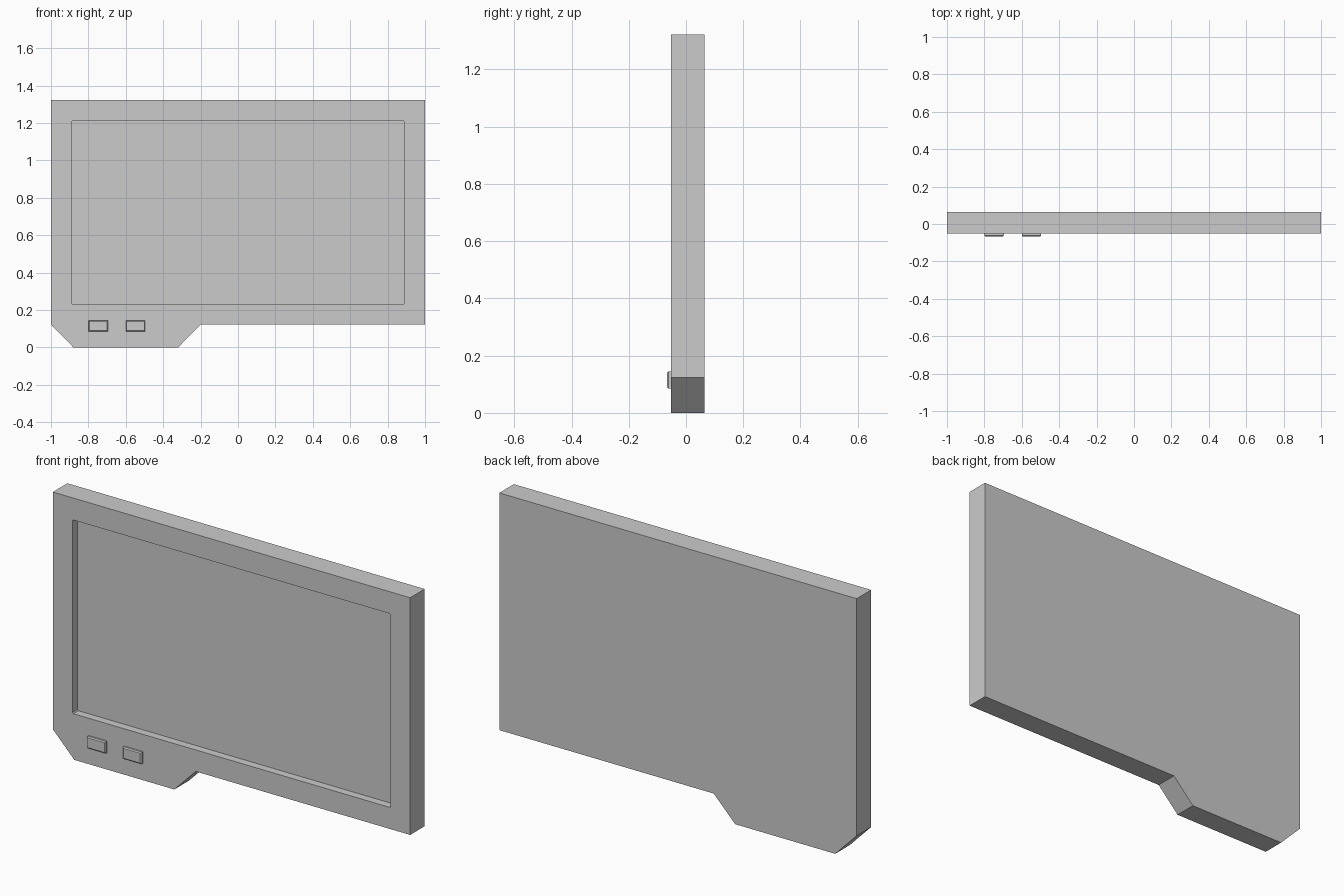
import bpy
import bmesh

default = bpy.data.objects.get("Cube")
if default:
    bpy.data.objects.remove(default, do_unlink=True)

FRONT, BACK = -0.052, 0.064
RECESS = 0.04

grey = bpy.data.materials.new("light_grey")
grey.use_nodes = True
colour = (0.6, 0.6, 0.6, 1)
grey.diffuse_color = colour
grey.node_tree.nodes["Principled BSDF"].inputs["Base Color"].default_value = colour


def prism(name, outline, y0, y1):
    """Extrude an x-z outline from y0 to y1."""
    bm = bmesh.new()
    face = bm.faces.new([bm.verts.new((x, y0, z)) for x, z in outline])
    extruded = bmesh.ops.extrude_face_region(bm, geom=[face])["geom"]
    for v in extruded:
        if isinstance(v, bmesh.types.BMVert):
            v.co.y = y1
    bmesh.ops.recalc_face_normals(bm, faces=bm.faces)
    mesh = bpy.data.meshes.new(name)
    bm.to_mesh(mesh)
    bm.free()
    mesh.materials.append(grey)
    obj = bpy.data.objects.new(name, mesh)
    bpy.context.collection.objects.link(obj)
    return obj


def rectangle(x0, x1, z0, z1):
    return [(x0, z0), (x1, z0), (x1, z1), (x0, z1)]


def bevel_edges(obj, width, rule):
    """Chamfer the edges whose two ends satisfy the rule."""
    bm = bmesh.new()
    bm.from_mesh(obj.data)
    edges = [e for e in bm.edges if rule(e.verts[0].co, e.verts[1].co)]
    bmesh.ops.bevel(bm, geom=edges, offset=width, segments=1,
                    profile=0.5, affect='EDGES')
    bm.to_mesh(obj.data)
    bm.free()


# Slab with a button tab hanging below one corner
casing = prism("casing", [(-1, 0.123), (-0.88, 0), (-0.32, 0), (-0.2, 0.123),
                          (1, 0.123), (1, 1.323), (-1, 1.323)], FRONT, BACK)

# Shallow screen recess with slightly eased corners
cutter = prism("screen_cutter", rectangle(-0.89, 0.89, 0.232, 1.212),
               FRONT - 0.1, FRONT + RECESS)
bevel_edges(cutter, 0.005, lambda a, b: abs(a.y - b.y) > 0.01)
cutter.hide_render = True

cut = casing.modifiers.new("screen_recess", 'BOOLEAN')
cut.operation = 'DIFFERENCE'
cut.solver = 'EXACT'
cut.object = cutter
bpy.context.view_layer.objects.active = casing
bpy.ops.object.modifier_apply(modifier=cut.name)
bpy.data.objects.remove(cutter, do_unlink=True)

# Two raised buttons with chamfered front rims
for label, x in (("outer", -0.8), ("inner", -0.6)):
    button = prism(label + "_button", rectangle(x, x + 0.104, 0.085, 0.145),
                   FRONT - 0.014, FRONT + 0.005)
    bevel_edges(button, 0.005, lambda a, b: max(a.y, b.y) < FRONT)
